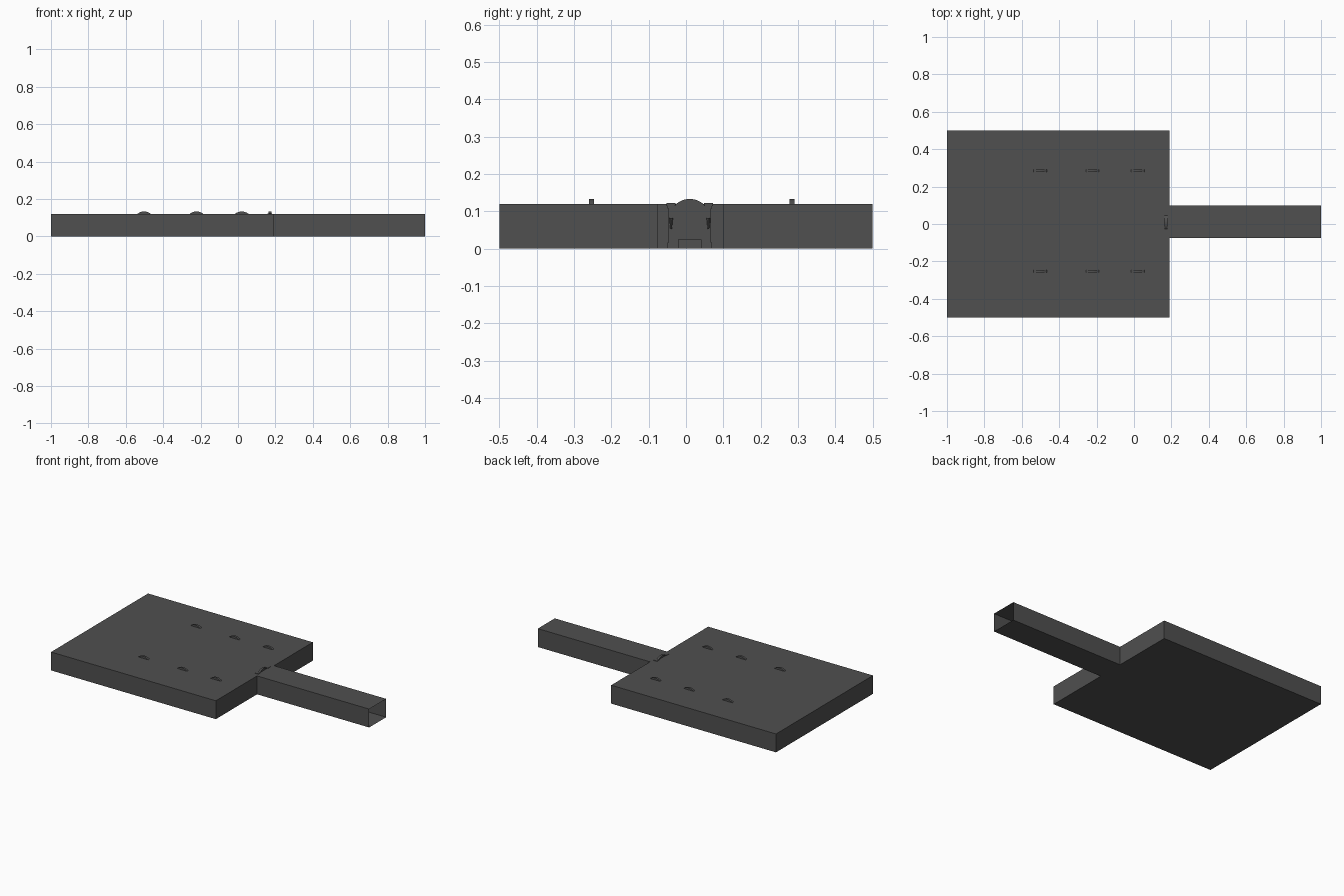
import bpy, bmesh, math
from mathutils import Matrix

cube = bpy.data.objects.get("Cube")
if cube:
    bpy.data.objects.remove(cube, do_unlink=True)

stone = bpy.data.materials.new("dark grey stone")
stone.use_nodes = True
GREY = (0.08, 0.08, 0.08, 1)
stone.diffuse_color = GREY
stone.node_tree.nodes["Principled BSDF"].inputs["Base Color"].default_value = GREY

HEIGHT = 0.12
LEFT, DOOR_WALL, END = -1.0, 0.19, 1.0
HALL_FRONT, HALL_BACK = -0.075, 0.1
HALL_MID = 0.01


def finish(name, bm, matrix=Matrix()):
    bmesh.ops.recalc_face_normals(bm, faces=bm.faces)
    bm.transform(matrix)
    mesh = bpy.data.meshes.new(name)
    bm.to_mesh(mesh)
    bm.free()
    mesh.materials.append(stone)
    obj = bpy.data.objects.new(name, mesh)
    bpy.context.collection.objects.link(obj)
    return obj


def add_box(bm, x0, x1, y0, y1, z0, z1):
    size = Matrix.Diagonal((x1 - x0, y1 - y0, z1 - z0, 1))
    mid = Matrix.Translation(((x0 + x1) / 2, (y0 + y1) / 2, (z0 + z1) / 2))
    bmesh.ops.create_cube(bm, size=1, matrix=mid @ size)


def add_slab(bm, points, depth):
    """Outline in x and z, given thickness along y."""
    face = bm.faces.new([bm.verts.new((x, -depth / 2, z)) for x, z in points])
    out = bmesh.ops.extrude_face_region(bm, geom=[face])
    moved = [v for v in out["geom"] if isinstance(v, bmesh.types.BMVert)]
    bmesh.ops.translate(bm, verts=moved, vec=(0, depth, 0))


def arch(half, spring, top, steps=14):
    """Points of a shallow arc over an opening, right to left."""
    rise = top - spring
    radius = (half * half + rise * rise) / (2 * rise)
    span = math.asin(min(1, half / radius))
    return [(radius * math.sin(a), top - radius + radius * math.cos(a))
            for a in (span - 2 * span * i / steps for i in range(steps + 1))]


# Hall and passage shell: thin sheets, with the far end of the passage open
plan = [(LEFT, -0.5), (DOOR_WALL, -0.5), (DOOR_WALL, HALL_FRONT), (END, HALL_FRONT),
        (END, HALL_BACK), (DOOR_WALL, HALL_BACK), (DOOR_WALL, 0.5), (LEFT, 0.5)]
bm = bmesh.new()
low = [bm.verts.new((x, y, 0)) for x, y in plan]
high = [bm.verts.new((x, y, HEIGHT)) for x, y in plan]
bm.faces.new(low[::-1])
bm.faces.new(high)
for i in range(len(plan)):
    j = (i + 1) % len(plan)
    if plan[i][0] == END and plan[j][0] == END:
        continue
    bm.faces.new((low[i], low[j], high[j], high[i]))
finish("outer_shell", bm)


def doorway(name, x, y, turn=0, cap_top=0.119):
    bm = bmesh.new()
    # Arched surround
    outer = arch(0.043, 0.113, 0.133)
    inner = arch(0.033, 0.085, 0.11)
    add_slab(bm, [(0.043, 0)] + outer + [(-0.043, 0), (-0.033, 0)]
             + inner[::-1] + [(0.033, 0)], 0.014)
    # Recessed door leaf
    add_slab(bm, [(0.033, 0)] + inner + [(-0.033, 0)], 0.006)
    # Columns with bases, capitals and lamps
    for s in (-1, 1):
        for half, depth, z0, z1 in ((0.007, 0.018, 0, 0.11), (0.009, 0.022, 0, 0.016),
                                    (0.009, 0.022, 0.108, 0.114),
                                    (0.012, 0.024, 0.114, cap_top)):
            c = s * 0.05
            add_box(bm, c - half, c + half, -depth / 2, depth / 2, z0, z1)
        for side in (-1, 1):
            bmesh.ops.create_cone(
                bm, cap_ends=True, segments=8, radius1=0.002, radius2=0.005, depth=0.03,
                matrix=Matrix.Translation((s * 0.05, side * 0.013, 0.067)))
    # Threshold steps
    for i in range(3):
        d = 0.02 - i * 0.004
        add_box(bm, -0.032, 0.032, -d, d, i * 0.008, (i + 1) * 0.008)
    place = Matrix.Translation((x, y, 0)) @ Matrix.Rotation(turn, 4, "Z")
    finish(name, bm, place)


# Side room doors
for row, y in (("front", -0.253), ("back", 0.284)):
    for i, x in enumerate((-0.502, -0.222, 0.02)):
        doorway(f"{row}_door_{i + 1}", x, y)
# Entrance door closing the passage
doorway("entrance_door", 0.171, HALL_MID, math.pi / 2, 0.1225)

# Inner partitions under the ceiling
bm = bmesh.new()
CEIL = HEIGHT - 0.0008
for y, edge in ((-0.253, -0.499), (0.284, 0.499)):
    add_box(bm, LEFT + 0.001, DOOR_WALL - 0.001, y - 0.002, y + 0.002, 0.001, CEIL)
    for x in (-0.63, -0.36, -0.06):
        add_box(bm, x - 0.002, x + 0.002, min(y, edge), max(y, edge), 0.001, CEIL)
add_box(bm, 0.169, 0.173, -0.25, 0.28, 0.001, CEIL)
finish("inner_partitions", bm)
